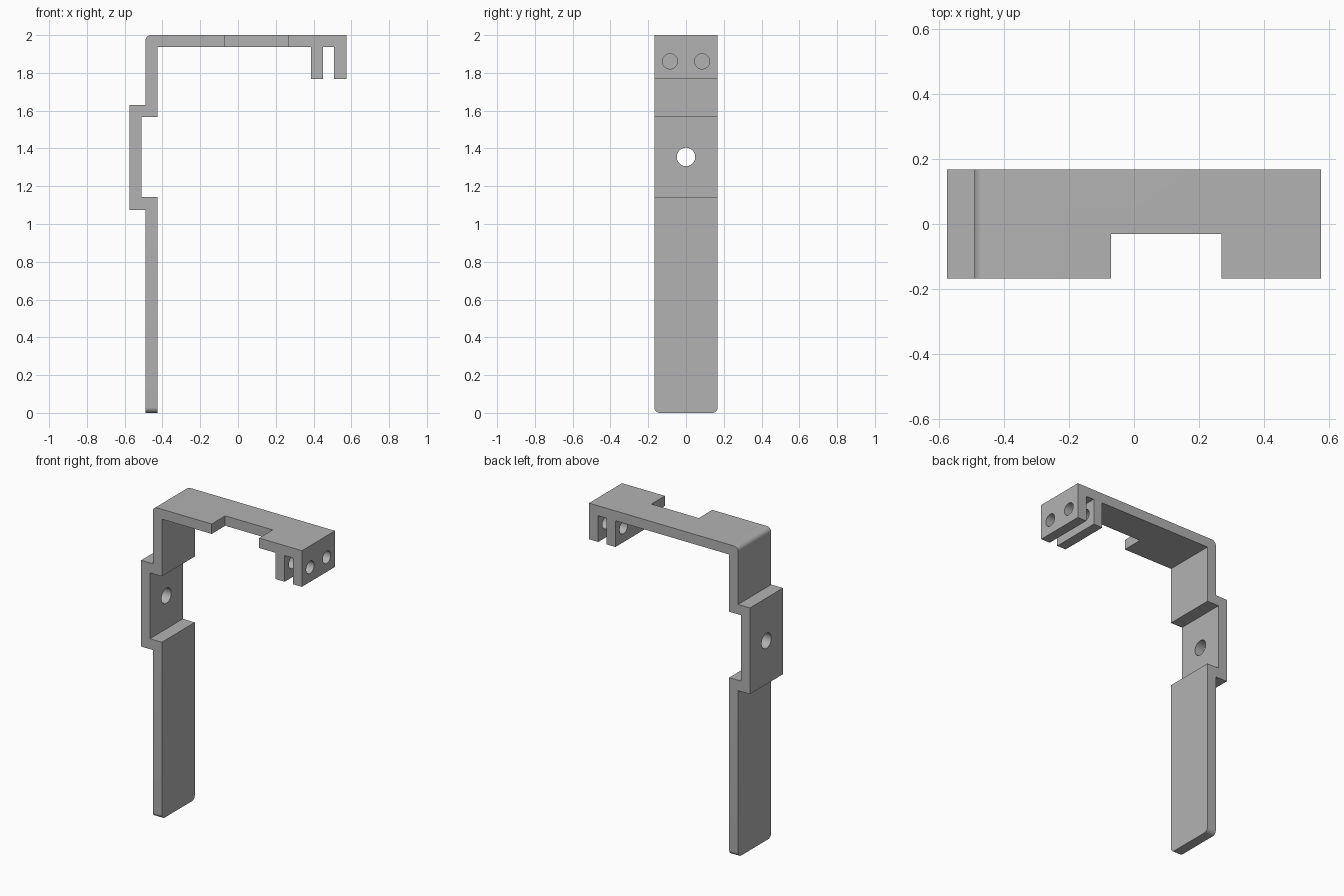
import bpy, bmesh, math
from mathutils import Matrix, Vector

cube = bpy.data.objects.get("Cube")
if cube:
    bpy.data.objects.remove(cube, do_unlink=True)

grey = bpy.data.materials.new("mid_grey")
grey.use_nodes = True
colour = (0.448, 0.448, 0.448, 1)
grey.diffuse_color = colour
grey.node_tree.nodes["Principled BSDF"].inputs["Base Color"].default_value = colour

HALF = 0.168               # half width of the strip
TOP, UNDER = 2.0, 1.936    # top plate
PRONG = 1.767              # lower end of the prongs
OUT, IN = -0.49, -0.426    # leg faces
STEP_OUT, STEP_IN = -0.574, -0.511


def finish(bm, name):
    bmesh.ops.recalc_face_normals(bm, faces=bm.faces)
    mesh = bpy.data.meshes.new(name)
    bm.to_mesh(mesh)
    bm.free()
    mesh.materials.append(grey)
    obj = bpy.data.objects.new(name, mesh)
    bpy.context.collection.objects.link(obj)
    return obj


def box_cutter(lo, hi):
    lo, hi = Vector(lo), Vector(hi)
    bm = bmesh.new()
    size = hi - lo
    bmesh.ops.create_cube(bm, size=1, matrix=Matrix.Translation((lo + hi) / 2) @ Matrix.Diagonal((*size, 1)))
    return finish(bm, "notch_cutter")


def hole_cutter(x, y, z, radius, length):
    bm = bmesh.new()
    bmesh.ops.create_cone(bm, cap_ends=True, segments=40, radius1=radius, radius2=radius, depth=length,
                          matrix=Matrix.Translation((x, y, z)) @ Matrix.Rotation(math.pi / 2, 4, "Y"))
    return finish(bm, "hole_cutter")


# Side profile: leg with an offset step, top plate and two hanging prongs
profile = [
    (OUT, 0), (IN, 0), (IN, 1.142), (STEP_IN, 1.142), (STEP_IN, 1.567), (IN, 1.567),
    (IN, UNDER), (0.386, UNDER), (0.386, PRONG), (0.451, PRONG), (0.451, UNDER),
    (0.509, UNDER), (0.509, PRONG), (0.574, PRONG), (0.574, TOP), (OUT, TOP),
    (OUT, 1.631), (STEP_OUT, 1.631), (STEP_OUT, 1.075), (OUT, 1.075),
]
bm = bmesh.new()
face = bm.faces.new([bm.verts.new((x, -HALF, z)) for x, z in profile])
extruded = bmesh.ops.extrude_face_region(bm, geom=[face])["geom"]
bmesh.ops.translate(bm, vec=(0, 2 * HALF, 0), verts=[g for g in extruded if isinstance(g, bmesh.types.BMVert)])
bmesh.ops.recalc_face_normals(bm, faces=bm.faces)


# Rounded outer bend and rounded foot corners
def is_rounded(edge):
    a, b = (v.co for v in edge.verts)
    bend = all(abs(p.x - OUT) < 1e-4 and abs(p.z - TOP) < 1e-4 for p in (a, b))
    foot = max(a.z, b.z) < 1e-4 and abs(a.y - b.y) < 1e-4
    return bend or foot


bmesh.ops.bevel(bm, geom=[e for e in bm.edges if is_rounded(e)], offset=0.03, segments=8,
                profile=0.5, affect="EDGES")
bracket = finish(bm, "bracket")

# Notch in the top plate, mounting hole in the step, pin holes through the prongs
cutters = [
    box_cutter((-0.07, -0.3, 1.85), (0.268, -0.03, 2.1)),
    hole_cutter(-0.54, 0, 1.355, 0.049, 0.2),
]
cutters += [hole_cutter(0.48, side * 0.085, 1.861, 0.04, 0.3) for side in (-1, 1)]

bpy.ops.object.select_all(action="DESELECT")
bracket.select_set(True)
bpy.context.view_layer.objects.active = bracket
for cutter in cutters:
    cut = bracket.modifiers.new("cut", "BOOLEAN")
    cut.operation = "DIFFERENCE"
    cut.solver = "EXACT"
    cut.object = cutter
    bpy.ops.object.modifier_apply(modifier=cut.name)
    bpy.data.objects.remove(cutter, do_unlink=True)

bpy.ops.object.shade_smooth_by_angle(angle=math.radians(30))
